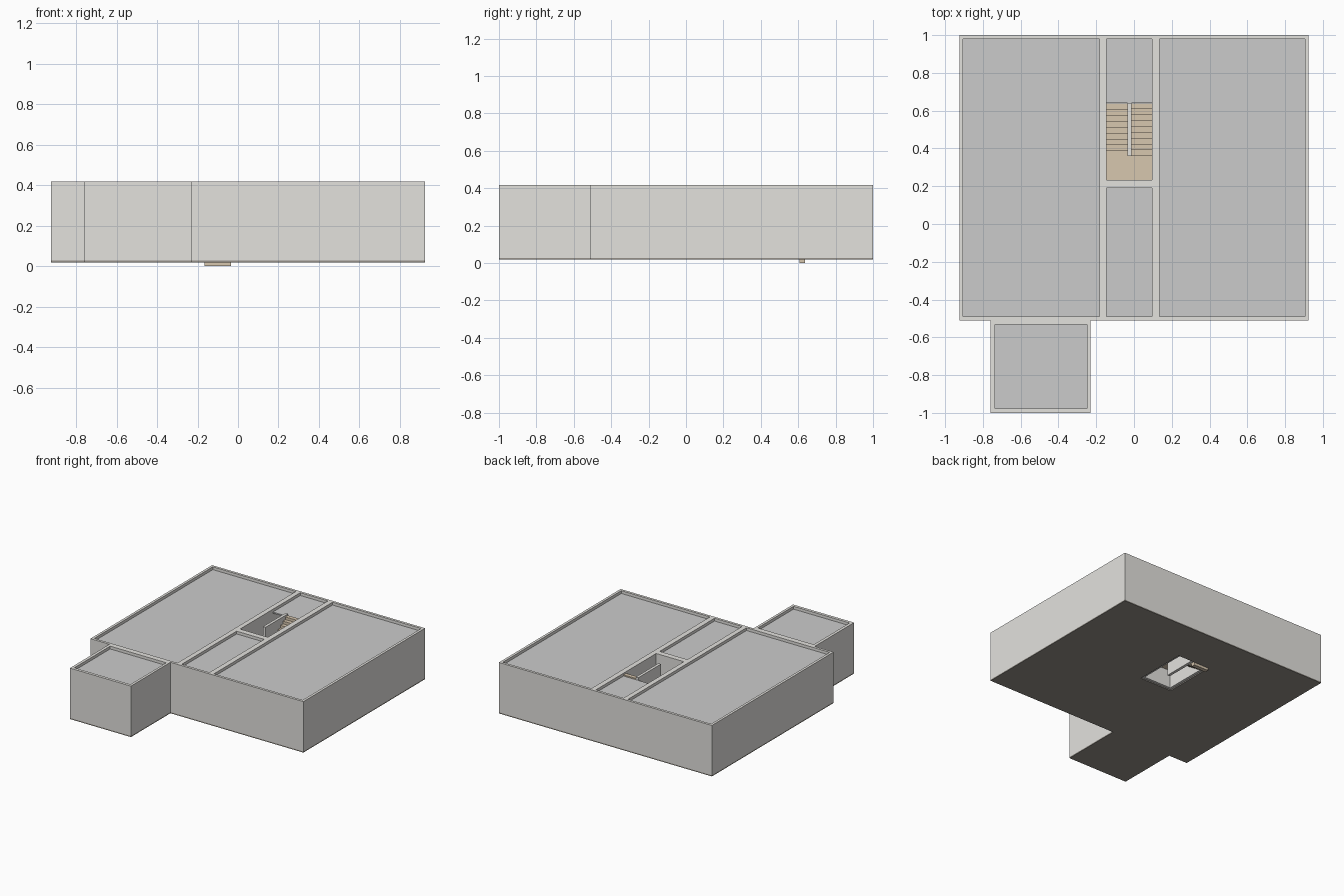
import bpy, bmesh

if "Cube" in bpy.data.objects:
    bpy.data.objects.remove(bpy.data.objects["Cube"])


def material(name, rgb):
    m = bpy.data.materials.new(name)
    m.diffuse_color = (*rgb, 1)
    m.use_nodes = True
    m.node_tree.nodes["Principled BSDF"].inputs["Base Color"].default_value = m.diffuse_color
    return m


WALL = material("warm_grey_wall", (0.77, 0.76, 0.73))
FLOOR = material("dark_floor", (0.30, 0.28, 0.25))
CEILING = material("grey_ceiling", (0.62, 0.62, 0.62))
WOOD = material("tan_stair", (0.68, 0.57, 0.43))


def rect(x0, x1, y0, y1):
    return [(x0, y0), (x1, y0), (x1, y1), (x0, y1)]


def plan(name, loops, z0, z1, mat):
    """Extrude a plan outline (first loop) with holes (other loops)."""
    curve = bpy.data.curves.new(name, 'CURVE')
    curve.dimensions = '2D'
    curve.fill_mode = 'BOTH'
    curve.extrude = (z1 - z0) / 2
    for loop in loops:
        s = curve.splines.new('POLY')
        s.points.add(len(loop) - 1)
        for p, (x, y) in zip(s.points, loop):
            p.co = (x, y, 0, 1)
        s.use_cyclic_u = True
    ob = bpy.data.objects.new(name, curve)
    bpy.context.collection.objects.link(ob)
    bpy.ops.object.select_all(action='DESELECT')
    ob.select_set(True)
    bpy.context.view_layer.objects.active = ob
    bpy.ops.object.convert(target='MESH')
    ob = bpy.context.object
    ob.name = name
    mesh = ob.data
    bm = bmesh.new()
    bm.from_mesh(mesh)
    bmesh.ops.remove_doubles(bm, verts=bm.verts, dist=1e-5)
    bmesh.ops.translate(bm, verts=bm.verts, vec=(0, 0, (z0 + z1) / 2))
    bmesh.ops.recalc_face_normals(bm, faces=bm.faces)
    for f in bm.faces:
        f.smooth = False
    bm.to_mesh(mesh)
    bm.free()
    mesh.materials.clear()
    mesh.materials.append(mat)
    return ob


def flight(name, x0, x1, y, dy, z, rise, steps, thick):
    """Stepped profile in the YZ plane, extruded across the stair width."""
    top, bottom = [], []
    for i in range(steps):
        a, b, t = y + i * dy, y + (i + 1) * dy, z + (i + 1) * rise
        top += [(a, t), (b, t)]
        bottom += [(a, t - thick), (b, t - thick)]
    bm = bmesh.new()
    face = bm.faces.new([bm.verts.new((x0, p, q)) for p, q in top + bottom[::-1]])
    ext = bmesh.ops.extrude_face_region(bm, geom=[face])
    verts = [v for v in ext['geom'] if isinstance(v, bmesh.types.BMVert)]
    bmesh.ops.translate(bm, verts=verts, vec=(x1 - x0, 0, 0))
    bmesh.ops.recalc_face_normals(bm, faces=bm.faces)
    mesh = bpy.data.meshes.new(name)
    bm.to_mesh(mesh)
    bm.free()
    mesh.materials.append(WOOD)
    bpy.context.collection.objects.link(bpy.data.objects.new(name, mesh))


# Plan outline: main block with front annex
outline = [(-0.925, 1), (-0.925, -0.51), (-0.76, -0.51), (-0.76, -1),
           (-0.23, -1), (-0.23, -0.51), (0.925, -0.51), (0.925, 1)]
rooms = {
    "left_room": rect(-0.905, -0.183, -0.49, 0.98),
    "right_room": rect(0.135, 0.905, -0.49, 0.98),
    "front_hall": rect(-0.145, 0.095, -0.49, 0.19),
    "annex": rect(-0.737, -0.25, -0.977, -0.533),
}
stairwell = rect(-0.145, 0.095, 0.234, 0.98)

# Floor slab with stair opening
plan("floor_slab", [outline, rect(-0.165, 0.115, 0.215, 0.64)], 0.018, 0.027, FLOOR)

# Walls around all rooms, and the thin wall between the stair flights
plan("walls", [outline, *rooms.values(), stairwell], 0.027, 0.418, WALL)
plan("stair_core_wall", [rect(-0.035, -0.013, 0.36, 0.64)], 0.027, 0.418, WALL)

# Ceilings sunk just below the wall tops
rooms["back_hall"] = rect(-0.145, 0.095, 0.64, 0.98)
for name, loop in rooms.items():
    plan(name + "_ceiling", [loop], 0.386, 0.396, CEILING)

# Stair: lower flight, landing, upper flight
RISE, GOING, THICK = 0.021, 0.031, 0.048
flight("lower_flight", -0.165, -0.035, 0.637, -GOING, 0.027, RISE, 8, THICK)
plan("stair_landing", [[(-0.165, 0.215), (0.115, 0.215), (0.115, 0.36),
                        (-0.035, 0.36), (-0.035, 0.389), (-0.165, 0.389)]],
     0.216 - THICK, 0.216, WOOD)
flight("upper_flight", -0.013, 0.115, 0.36, GOING, 0.216, RISE, 9, THICK)
